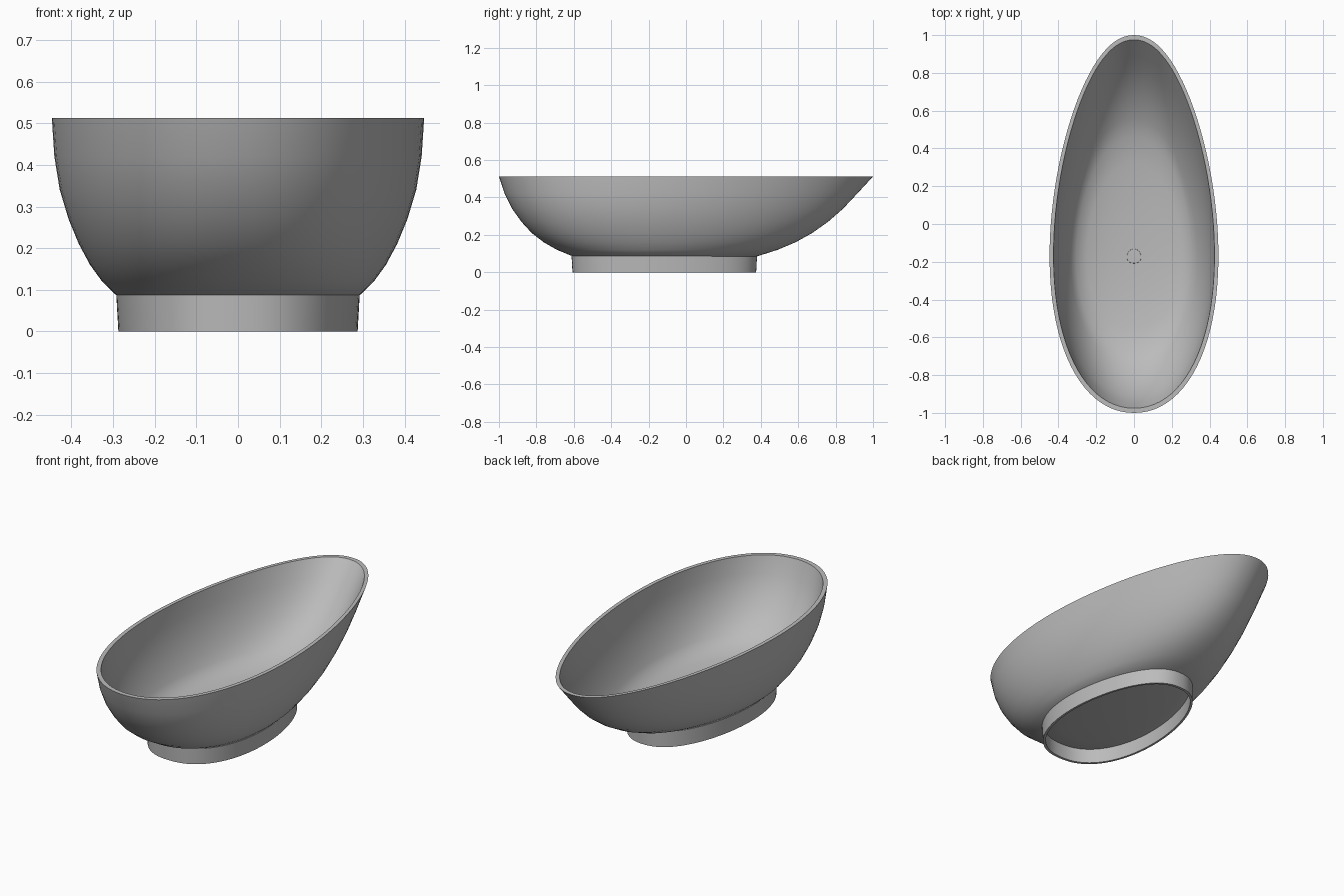
import bpy, bmesh
from math import sin, cos, tau, radians, copysign

cube = bpy.data.objects.get("Cube")
if cube:
    bpy.data.objects.remove(cube)

SEG = 96
grey = bpy.data.materials.new("plain grey")
grey.use_nodes = True
grey.diffuse_color = (0.5, 0.5, 0.5, 1)
grey.node_tree.nodes["Principled BSDF"].inputs["Base Color"].default_value = (0.5, 0.5, 0.5, 1)


def egg_ring(bm, z, half_width, front, back):
    """Egg-shaped ring, blunt at the front; squarer low down, more tapered high up."""
    t = min(z / 0.3, 1)
    taper, power = 0.1 + 0.07 * t, 0.86 + 0.09 * t
    middle, reach = (front + back) / 2, (back - front) / 2
    ring = []
    for i in range(SEG):
        s, c = sin(tau * i / SEG), cos(tau * i / SEG)
        x = copysign(abs(c) ** power, c) * (1 - taper * s) / (1 + taper ** 2 / 2)
        ring.append(bm.verts.new((half_width * x, middle + reach * s, z)))
    return ring


def loft(name, rings, poles=None):
    """Skin the rings in order; close to two pole points, or to a loop."""
    bm = bmesh.new()
    loops = [egg_ring(bm, *r) for r in rings]
    pairs = list(zip(loops, loops[1:]))
    if poles is None:
        pairs.append((loops[-1], loops[0]))
    else:
        for point, loop in zip(poles, (loops[0], loops[-1])):
            tip = bm.verts.new(point)
            for i in range(SEG):
                bm.faces.new((tip, loop[i], loop[(i + 1) % SEG]))
    for a, b in pairs:
        for i in range(SEG):
            j = (i + 1) % SEG
            bm.faces.new((a[i], a[j], b[j], b[i]))
    bmesh.ops.recalc_face_normals(bm, faces=bm.faces)
    mesh = bpy.data.meshes.new(name)
    bm.to_mesh(mesh)
    bm.free()
    obj = bpy.data.objects.new(name, mesh)
    bpy.context.collection.objects.link(obj)
    mesh.materials.append(grey)
    bpy.ops.object.select_all(action='DESELECT')
    obj.select_set(True)
    bpy.context.view_layer.objects.active = obj
    bpy.ops.object.shade_smooth_by_angle(angle=radians(35))


# Bowl wall from foot to rim: height, half width, front, back
wall = [
    (0.085, 0.29, -0.605, 0.38),
    (0.12, 0.326, -0.69, 0.49),
    (0.16, 0.355, -0.76, 0.585),
    (0.21, 0.382, -0.825, 0.675),
    (0.27, 0.407, -0.88, 0.76),
    (0.34, 0.428, -0.93, 0.84),
    (0.42, 0.441, -0.97, 0.915),
    (0.512, 0.447, -1.0, 1.0),
]
underside = [(0.064, 0.15, -0.36, 0.13), (0.075, 0.23, -0.5, 0.27)]

# The hollow follows the wall at an even thickness, then rounds into the floor
hollow = [(z, w - 0.021, f + 0.025, b - 0.025) for z, w, f, b in reversed(wall[1:])]
floor = [
    (0.1, 0.25, -0.55, 0.32),
    (0.085, 0.18, -0.43, 0.18),
    (0.078, 0.1, -0.3, 0.0),
]
loft("bowl", underside + wall + hollow + floor,
     poles=((0, -0.115, 0.06), (0, -0.16, 0.075)))

# Foot: thin oval collar under the bowl
loft("foot_ring", [
    (0.0, 0.287, -0.607, 0.375),
    (0.088, 0.292, -0.612, 0.38),
    (0.088, 0.279, -0.597, 0.365),
    (0.0, 0.275, -0.592, 0.36),
])

# Shallow button at the lowest point of the hollow
loft("centre_button", [
    (0.07, 0.04, -0.21, -0.13),
    (0.079, 0.037, -0.207, -0.133),
], poles=((0, -0.17, 0.07), (0, -0.17, 0.08)))
